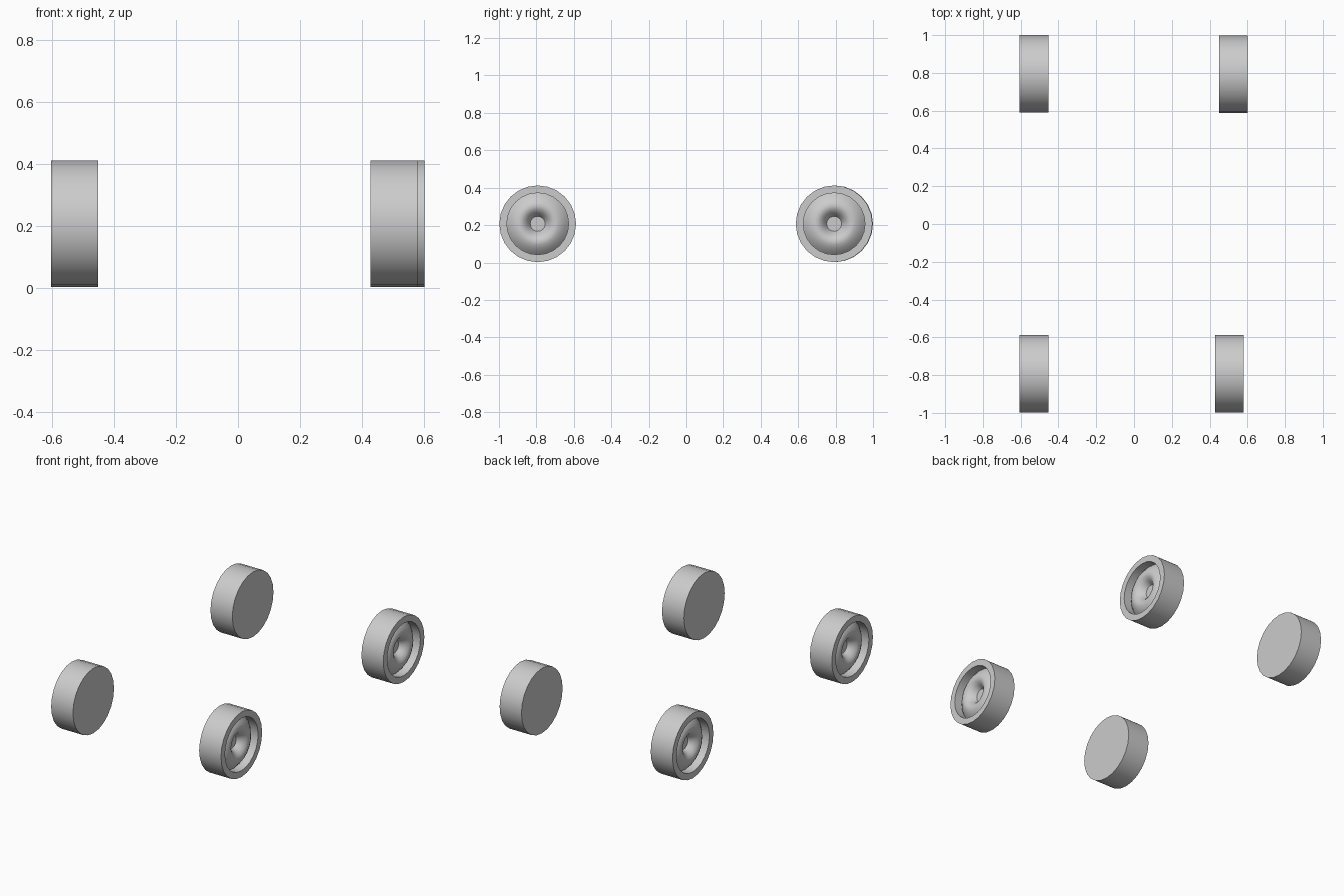
import bpy, bmesh, math

if "Cube" in bpy.data.objects:
    bpy.data.objects.remove(bpy.data.objects["Cube"])

SIDES = 24
R = 0.205
# (depth from outer face, radius): flat inner side, tread, rim lip, recess, rounded hub ring, centre
PROFILE = [(0.152, 0), (0.152, R), (0, R), (0, 0.165), (0.055, 0.165),
           (0.042, 0.152), (0.026, 0.132), (0.016, 0.112), (0.013, 0.095),
           (0.019, 0.077), (0.034, 0.059), (0.055, 0.046), (0.065, 0.040), (0.065, 0)]


def wheel(name, face_x, y, side):
    # lathe the profile around the axle (x axis)
    bm = bmesh.new()
    verts = [bm.verts.new((-d, r, 0)) for d, r in PROFILE]
    edges = [bm.edges.new(p) for p in zip(verts, verts[1:])]
    bmesh.ops.spin(bm, geom=verts + edges, cent=(0, 0, 0), axis=(1, 0, 0),
                   angle=math.tau, steps=SIDES, use_duplicate=False)
    bmesh.ops.remove_doubles(bm, verts=bm.verts, dist=1e-4)
    bmesh.ops.recalc_face_normals(bm, faces=bm.faces)
    mesh = bpy.data.meshes.new(name)
    bm.to_mesh(mesh)
    bm.free()
    ob = bpy.data.objects.new(name, mesh)
    bpy.context.collection.objects.link(ob)
    ob.location = (face_x, y, 0.207)
    if side < 0:
        ob.rotation_euler.z = math.pi
    bpy.ops.object.select_all(action='DESELECT')
    ob.select_set(True)
    bpy.context.view_layer.objects.active = ob
    bpy.ops.object.shade_smooth_by_angle(angle=math.radians(35))


# right wheels sit at slightly different track widths
wheel("wheel_front_right", 0.58, -0.793, 1)
wheel("wheel_back_right", 0.602, 0.792, 1)
wheel("wheel_front_left", -0.605, -0.793, -1)
wheel("wheel_back_left", -0.605, 0.795, -1)
